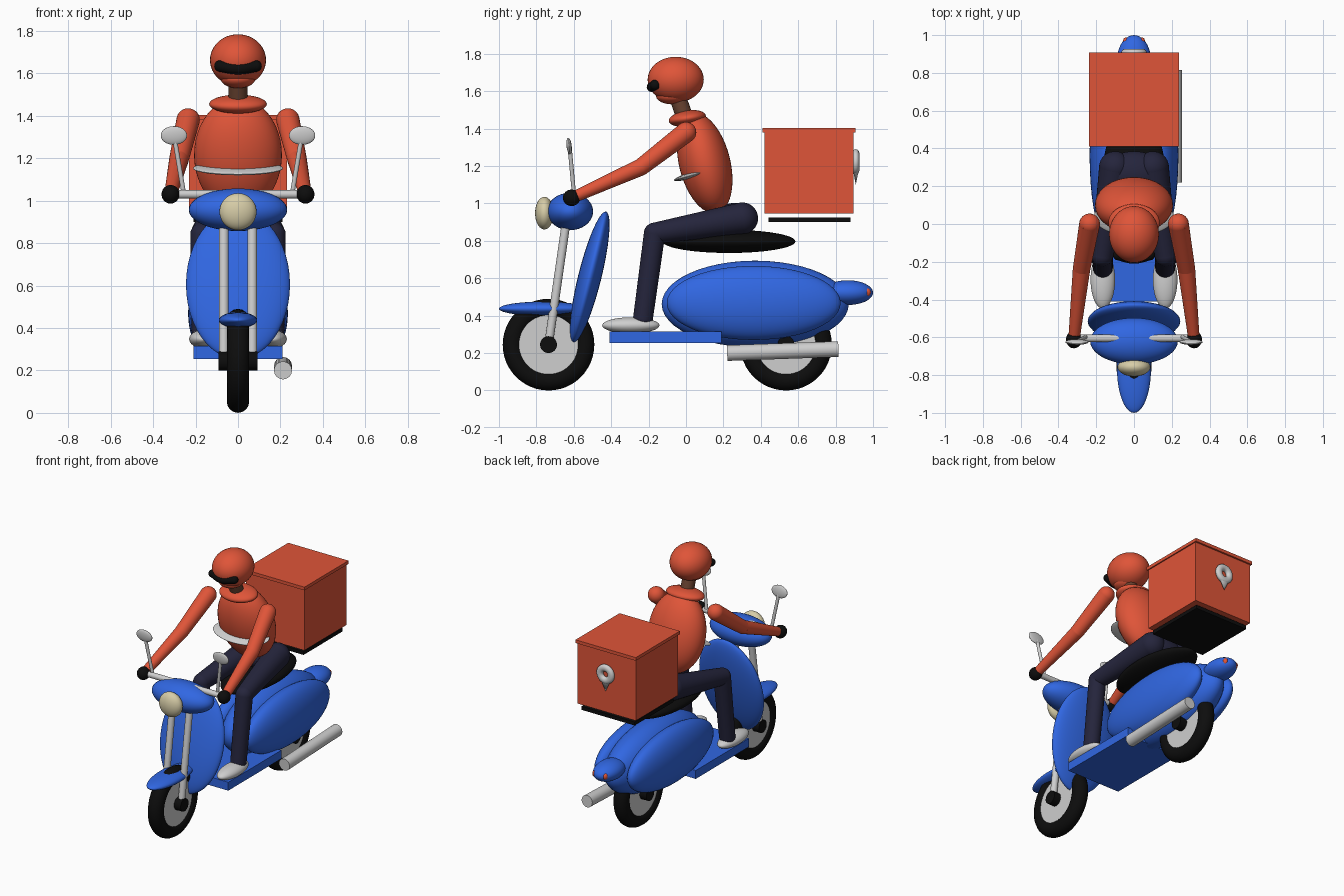
import bpy
from math import radians, pi
from mathutils import Vector

cube = bpy.data.objects.get("Cube")
if cube:
    bpy.data.objects.remove(cube, do_unlink=True)


def material(name, r, g, b):
    m = bpy.data.materials.new(name)
    m.use_nodes = True
    m.diffuse_color = (r, g, b, 1)
    bsdf = next(n for n in m.node_tree.nodes if n.type == 'BSDF_PRINCIPLED')
    bsdf.inputs["Base Color"].default_value = (r, g, b, 1)
    return m


BLUE = material("scooter blue", 0.03, 0.135, 0.76)
ORANGE = material("uniform orange", 0.74, 0.09, 0.04)
NAVY = material("trouser navy", 0.018, 0.018, 0.045)
BLACK = material("rubber black", 0.004, 0.004, 0.004)
GREY = material("light grey", 0.62, 0.62, 0.62)
CREAM = material("lamp cream", 0.68, 0.61, 0.39)
SKIN = material("skin brown", 0.14, 0.055, 0.03)


def finish(name, mat, smooth=True):
    ob = bpy.context.object
    ob.name = name
    ob.data.materials.append(mat)
    if smooth:
        bpy.ops.object.shade_smooth_by_angle(angle=radians(40))
    return ob


def ellipsoid(name, mat, loc, radii, tilt=0):
    """Stretched sphere, tilted in degrees about the x axis."""
    bpy.ops.mesh.primitive_uv_sphere_add(segments=40, ring_count=24, location=loc,
                                         rotation=(radians(tilt), 0, 0))
    bpy.context.object.scale = radii
    return finish(name, mat)


def rod(name, mat, a, b, r1, r2=None):
    """Straight or tapered cylinder from a to b."""
    a, b = Vector(a), Vector(b)
    d = b - a
    bpy.ops.mesh.primitive_cone_add(vertices=32, radius1=r1, radius2=r1 if r2 is None else r2,
                                    depth=d.length, location=(a + b) / 2,
                                    rotation=d.to_track_quat('Z', 'Y').to_euler())
    return finish(name, mat)


def box(name, mat, lo, hi):
    lo, hi = Vector(lo), Vector(hi)
    bpy.ops.mesh.primitive_cube_add(size=1, location=(lo + hi) / 2)
    bpy.context.object.scale = hi - lo
    return finish(name, mat, smooth=False)


def ring(name, mat, loc, major, minor, rot):
    bpy.ops.mesh.primitive_torus_add(location=loc, rotation=rot, major_radius=major,
                                     minor_radius=minor, major_segments=48, minor_segments=16)
    return finish(name, mat)


# Wheels
for end, y in (("front", -0.735), ("rear", 0.535)):
    ring(end + "_tyre", BLACK, (0, y, 0.245), 0.192, 0.053, (0, pi / 2, 0))
    for part, mat, r, w in (("disc", GREY, 0.168, 0.04), ("hub", BLACK, 0.045, 0.092)):
        rod(f"{end}_{part}", mat, (-w, y, 0.245), (w, y, 0.245), r)

# Scooter body
ellipsoid("front_fender", BLUE, (0, -0.765, 0.437), (0.09, 0.235, 0.038))
ellipsoid("leg_shield", BLUE, (0, -0.515, 0.605), (0.245, 0.062, 0.362), -14)
box("floorboard", BLUE, (-0.21, -0.41, 0.255), (0.21, 0.19, 0.315))
ellipsoid("rear_body", BLUE, (0, 0.37, 0.462), (0.17, 0.5, 0.232))
ellipsoid("tail", BLUE, (0, 0.865, 0.523), (0.09, 0.135, 0.066))
ellipsoid("seat", BLACK, (0, 0.23, 0.797), (0.17, 0.355, 0.062))
ellipsoid("headset", BLUE, (0, -0.62, 0.957), (0.232, 0.123, 0.1))
ellipsoid("headlight", CREAM, (0, -0.757, 0.948), (0.087, 0.05, 0.087))
rod("handlebar", GREY, (-0.31, -0.605, 1.03), (0.31, -0.605, 1.03), 0.02)
rod("exhaust", GREY, (0.212, 0.22, 0.2), (0.212, 0.815, 0.221), 0.042)

# Delivery box on its plate, with a marker badge on the back
box("box_plate", BLACK, (-0.21, 0.44, 0.9), (0.21, 0.88, 0.925))
box("box_shell", ORANGE, (-0.23, 0.42, 0.945), (0.23, 0.895, 1.385))
box("box_lid", ORANGE, (-0.238, 0.41, 1.38), (0.238, 0.907, 1.403))
badge = ring("badge_ring", GREY, (0, 0.908, 1.222), 0.044, 0.024, (pi / 2, 0, 0))
badge.scale.z = 0.8
tip = rod("badge_tip", GREY, (0, 0.908, 1.185), (0, 0.908, 1.1), 0.042, 0)
tip.scale.y = 0.4

# Torso and head
ellipsoid("pelvis", NAVY, (0, 0.265, 0.915), (0.17, 0.12, 0.088))
ellipsoid("torso", ORANGE, (0, 0.1, 1.215), (0.207, 0.137, 0.275), 14)
ellipsoid("reflective_band", GREY, (0, 0.038, 1.153), (0.212, 0.106, 0.017), 16)
ellipsoid("collar", ORANGE, (0, 0.007, 1.455), (0.136, 0.1, 0.042), 9)
rod("neck", SKIN, (0, 0.0, 1.44), (0, -0.055, 1.6), 0.045)
ellipsoid("helmet", ORANGE, (0, -0.055, 1.662), (0.132, 0.15, 0.122))
ellipsoid("helmet_chin", ORANGE, (0, -0.075, 1.575), (0.082, 0.085, 0.045))

# Visor: a short curved tube across the helmet front
curve = bpy.data.curves.new("visor", 'CURVE')
curve.dimensions = '3D'
curve.bevel_depth = 0.027
curve.bevel_resolution = 4
curve.use_fill_caps = True
path = curve.splines.new('BEZIER')
path.bezier_points.add(2)
for p, co in zip(path.bezier_points, ((-0.085, -0.165, 1.634), (0, -0.183, 1.622),
                                      (0.085, -0.165, 1.634))):
    p.co = co
    p.handle_left_type = p.handle_right_type = 'AUTO'
curve.materials.append(BLACK)
bpy.context.collection.objects.link(bpy.data.objects.new("visor", curve))
for s in (-1, 1):
    ellipsoid("visor_end", BLACK, (s * 0.085, -0.165, 1.634), (0.027,) * 3)

# Parts repeated on both sides
for side, s in (("left", 1), ("right", -1)):
    def at(x, y, z):
        return (s * x, y, z)

    def limb(name, mat, a, b, ra, rb):
        """Tapered limb with round joints."""
        rod(f"{side}_{name}", mat, a, b, ra, rb)
        ellipsoid(f"{side}_{name}_top_joint", mat, a, (ra,) * 3)
        ellipsoid(f"{side}_{name}_end_joint", mat, b, (rb,) * 3)

    # Scooter
    rod(side + "_fork", GREY, at(0.067, -0.735, 0.245), at(0.067, -0.632, 0.96), 0.023)
    ellipsoid(side + "_cowl", BLUE, at(0.13, 0.362, 0.468), (0.105, 0.465, 0.198))
    ellipsoid(side + "_tail_light", ORANGE, at(0.042, 0.968, 0.525), (0.016, 0.02, 0.022))
    rod(side + "_mirror_stem", GREY, at(0.255, -0.597, 1.03), at(0.3, -0.622, 1.3), 0.011)
    ellipsoid(side + "_mirror", GREY, at(0.302, -0.625, 1.307), (0.062, 0.014, 0.044), 6)

    # Legs
    knee = at(0.168, -0.168, 0.84)
    limb("thigh", NAVY, at(0.1, 0.3, 0.92), knee, 0.085, 0.057)
    limb("shin", NAVY, knee, at(0.165, -0.23, 0.385), 0.057, 0.053)
    ellipsoid(side + "_shoe", GREY, at(0.165, -0.295, 0.348), (0.065, 0.153, 0.043))

    # Arms
    elbow = at(0.278, -0.24, 1.195)
    limb("upper_arm", ORANGE, at(0.235, 0.0, 1.38), elbow, 0.055, 0.046)
    limb("forearm", ORANGE, elbow, at(0.315, -0.585, 1.04), 0.046, 0.031)
    ellipsoid(side + "_glove", BLACK, at(0.318, -0.612, 1.03), (0.042, 0.046, 0.044))
